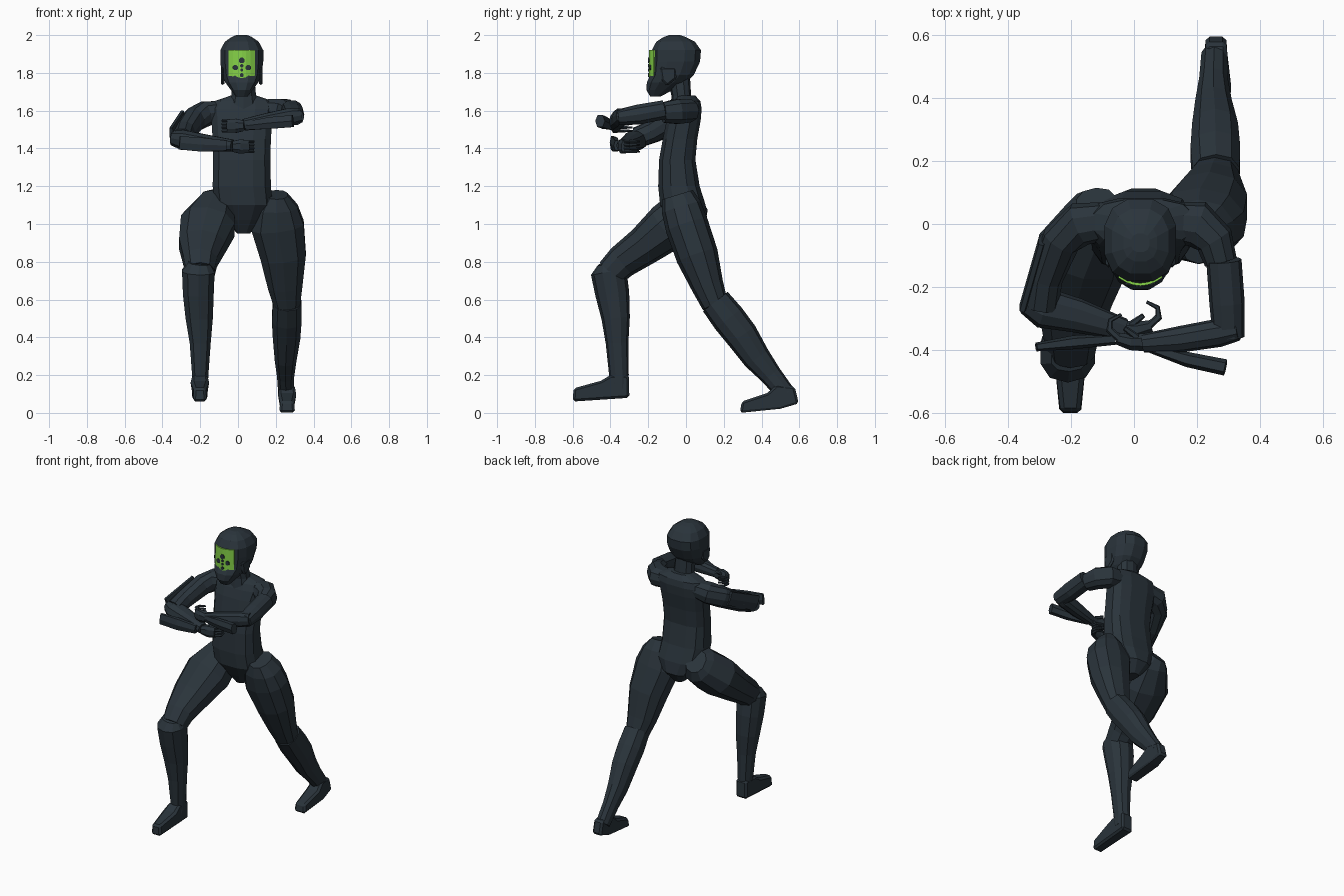
import bpy, bmesh, math
from mathutils import Vector


def material(name, rgb):
    m = bpy.data.materials.new(name)
    m.diffuse_color = (*rgb, 1)
    return m


DARK = material("charcoal suit", (0.023, 0.034, 0.044))
GREEN = material("visor green", (0.24, 0.66, 0.065))


def finish(name, bm, mat):
    bmesh.ops.recalc_face_normals(bm, faces=bm.faces)
    me = bpy.data.meshes.new(name)
    bm.to_mesh(me)
    bm.free()
    me.materials.append(mat)
    ob = bpy.data.objects.new(name, me)
    bpy.context.collection.objects.link(ob)
    return ob


def skin(name, rings, mat=DARK):
    """Join rings of points into a capped flat-faced tube."""
    bm = bmesh.new()
    vs = [[bm.verts.new(p) for p in r] for r in rings]
    n = len(vs[0])
    for a, b in zip(vs, vs[1:]):
        for i in range(n):
            bm.faces.new((a[i], a[(i + 1) % n], b[(i + 1) % n], b[i]))
    bm.faces.new(vs[0])
    bm.faces.new(vs[-1])
    return finish(name, bm, mat)


def oval(c, u, v, n, p):
    pts = []
    for i in range(n):
        a = 2 * math.pi * (i + 0.5) / n
        s, t = math.cos(a), math.sin(a)
        pts.append(c + u * math.copysign(abs(s) ** (2 / p), s)
                   + v * math.copysign(abs(t) ** (2 / p), t))
    return pts


def limb(name, stations, ref, n=10, p=2.3):
    """Stations are x, y, z, half size along ref, half size across it."""
    cs = [Vector(s[:3]) for s in stations]
    rings = []
    for i, s in enumerate(stations):
        t = (cs[min(i + 1, len(cs) - 1)] - cs[max(i - 1, 0)]).normalized()
        u = Vector(ref)
        u = (u - t * u.dot(t)).normalized()
        rings.append(oval(cs[i], u * s[3], t.cross(u) * s[4], n, p))
    return skin(name, rings)


def stack(name, levels, n=12, p=2.5):
    """Levels are z, centre x, front y, back y, half width."""
    return skin(name, [oval(Vector((x, (f + b) / 2, z)), Vector((h, 0, 0)),
                            Vector((0, (b - f) / 2, 0)), n, p)
                       for z, x, f, b, h in levels])


def slab(name, profile, x):
    """Side profile of y, z, half width, with bevelled edges."""
    ob = skin(name, [[(x + s * w, y, z) for y, z, w in profile] for s in (-1, 1)])
    bv = ob.modifiers.new("bevel", 'BEVEL')
    bv.width, bv.segments = 0.012, 1
    return ob


X, Z = (1, 0, 0), (0, 0, 1)

# Torso, neck and head
stack("torso", [
    (0.95, 0.03, -0.04, 0.06, 0.035), (1.02, 0.03, -0.09, 0.115, 0.10),
    (1.10, 0.03, -0.14, 0.107, 0.157), (1.20, 0.02, -0.15, 0.075, 0.158),
    (1.34, 0.02, -0.145, 0.052, 0.155), (1.45, 0.02, -0.125, 0.062, 0.158),
    (1.55, 0.02, -0.105, 0.08, 0.165), (1.61, 0.025, -0.085, 0.085, 0.175),
    (1.65, 0.03, -0.065, 0.078, 0.16), (1.68, 0.03, -0.05, 0.05, 0.07)], p=2.8)
limb("neck", [(0.03, -0.02, 1.6, 0.085, 0.065), (0.03, -0.025, 1.68, 0.068, 0.052),
              (0.025, -0.04, 1.8, 0.062, 0.06)], X)
stack("head", [
    (1.675, 0.02, -0.19, -0.135, 0.032), (1.71, 0.02, -0.212, -0.065, 0.06),
    (1.75, 0.02, -0.21, 0.005, 0.09), (1.79, 0.02, -0.19, 0.045, 0.108),
    (1.86, 0.02, -0.187, 0.078, 0.117), (1.92, 0.02, -0.185, 0.083, 0.117),
    (1.965, 0.02, -0.16, 0.05, 0.092), (1.99, 0.02, -0.12, 0.0, 0.055),
    (2.0, 0.02, -0.09, -0.03, 0.03)])
for side in (-1, 1):
    slab("ear_guard", [(-0.14, 1.83, 0.01), (-0.13, 1.76, 0.01), (-0.10, 1.73, 0.01),
                       (-0.05, 1.77, 0.01), (-0.05, 1.83, 0.01)], 0.02 + side * 0.101)


# Curved visor plate with dark dots
def visor_y(x):
    return -0.196 + 0.026 * ((x - 0.02) / 0.07) ** 2


bm = bmesh.new()
cols = []
for i in range(7):
    k = i / 3 - 1
    x = 0.02 + 0.069 * k
    end = 0.012 * (abs(k) == 1)
    cols.append([bm.verts.new((x, visor_y(x) + d, z)) for d, z in
                 ((0, 1.755 + end), (0, 1.92), (0.009, 1.92), (0.009, 1.755 + end))])
for a, b in zip(cols, cols[1:]):
    for j in range(4):
        bm.faces.new((a[j], a[(j + 1) % 4], b[(j + 1) % 4], b[j]))
bm.faces.new(cols[0])
bm.faces.new(cols[-1])
finish("visor", bm, GREEN)
for x, z, r in [(0.02, 1.866, 0.016), (-0.014, 1.828, 0.015), (0.054, 1.828, 0.015),
                (0.02, 1.838, 0.009), (0.02, 1.815, 0.008), (0.02, 1.788, 0.011)]:
    y = visor_y(x)
    skin("visor_dot", [oval(Vector((x, y + d, z)), Vector((r, 0, 0)), Vector((0, 0, r)), 8, 2)
                       for d in (-0.004, 0.004)])

# Forward leg
limb("forward_thigh", [
    (-0.12, 0.065, 1.13, 0.065, 0.075), (-0.115, 0.02, 1.09, 0.105, 0.12),
    (-0.16, -0.09, 0.99, 0.152, 0.13), (-0.19, -0.22, 0.885, 0.128, 0.105),
    (-0.20, -0.34, 0.80, 0.092, 0.09), (-0.20, -0.40, 0.74, 0.078, 0.08)], X)
limb("forward_shin", [
    (-0.205, -0.425, 0.795, 0.06, 0.045), (-0.21, -0.41, 0.75, 0.09, 0.095),
    (-0.21, -0.39, 0.63, 0.085, 0.09), (-0.205, -0.372, 0.5, 0.075, 0.075),
    (-0.20, -0.365, 0.37, 0.058, 0.06), (-0.20, -0.355, 0.2, 0.045, 0.052),
    (-0.20, -0.355, 0.13, 0.042, 0.05)], X)
slab("forward_foot", [(-0.595, 0.13, 0.03), (-0.60, 0.06, 0.036), (-0.30, 0.08, 0.042),
                      (-0.302, 0.2, 0.04), (-0.40, 0.2, 0.042), (-0.45, 0.17, 0.044)], -0.202)

# Trailing leg
limb("rear_thigh", [
    (0.205, -0.045, 1.155, 0.06, 0.085), (0.205, -0.025, 1.09, 0.115, 0.107),
    (0.21, 0.005, 0.99, 0.145, 0.115), (0.24, 0.06, 0.83, 0.125, 0.112),
    (0.25, 0.115, 0.67, 0.095, 0.085), (0.26, 0.155, 0.57, 0.072, 0.07)], X)
limb("rear_shin", [
    (0.26, 0.155, 0.59, 0.078, 0.083), (0.258, 0.225, 0.5, 0.082, 0.09),
    (0.257, 0.295, 0.41, 0.076, 0.087), (0.252, 0.375, 0.29, 0.06, 0.074),
    (0.252, 0.45, 0.2, 0.047, 0.058), (0.255, 0.53, 0.1, 0.043, 0.05)], X)
slab("rear_foot", [(0.285, 0.0, 0.042), (0.295, 0.06, 0.035), (0.43, 0.105, 0.045),
                   (0.48, 0.15, 0.042), (0.575, 0.14, 0.032), (0.597, 0.05, 0.032),
                   (0.5, 0.022, 0.045)], 0.26)

# Arm on the low side
limb("low_upper_arm", [
    (-0.08, 0.01, 1.6, 0.055, 0.06), (-0.17, 0.0, 1.585, 0.068, 0.07),
    (-0.23, -0.05, 1.555, 0.066, 0.062), (-0.28, -0.17, 1.49, 0.06, 0.055),
    (-0.295, -0.26, 1.455, 0.055, 0.055)], Z)
limb("low_forearm", [
    (-0.345, -0.245, 1.455, 0.04, 0.04), (-0.29, -0.265, 1.445, 0.055, 0.065),
    (-0.18, -0.29, 1.43, 0.047, 0.055), (-0.03, -0.335, 1.415, 0.033, 0.035)], Z)
limb("low_arm_plate", [(-0.29, -0.05, 1.56, 0.05, 0.014),
                       (-0.35, -0.26, 1.465, 0.055, 0.014)], Z, 6)
limb("low_forearm_plate", [(-0.31, -0.39, 1.43, 0.04, 0.014), (-0.19, -0.375, 1.42, 0.042, 0.022),
                           (-0.06, -0.365, 1.415, 0.03, 0.018)], Z, 6)

# Arm on the high side
limb("high_upper_arm", [
    (0.10, 0.01, 1.605, 0.055, 0.06), (0.20, 0.0, 1.60, 0.065, 0.075),
    (0.255, -0.05, 1.595, 0.068, 0.062), (0.275, -0.12, 1.59, 0.056, 0.052)], Z)
limb("high_sleeve", [
    (0.285, -0.115, 1.605, 0.052, 0.056), (0.295, -0.25, 1.58, 0.055, 0.056),
    (0.30, -0.36, 1.565, 0.042, 0.05)], Z)
limb("high_forearm", [
    (0.33, -0.335, 1.575, 0.04, 0.035), (0.27, -0.345, 1.565, 0.05, 0.045),
    (0.15, -0.365, 1.545, 0.043, 0.042), (0.03, -0.378, 1.525, 0.032, 0.03)], Z)
limb("high_forearm_plate", [(0.29, -0.455, 1.545, 0.036, 0.026), (0.17, -0.43, 1.535, 0.035, 0.024),
                            (0.04, -0.39, 1.52, 0.025, 0.014)], Z, 6)

# Hands: palm plus curled fingers
for name, x, y, z, d in [("low", -0.03, -0.335, 1.41, 1), ("high", 0.03, -0.375, 1.52, -1)]:
    limb(name + "_palm", [(x, y, z, 0.03, 0.03), (x + d * 0.04, y, z, 0.04, 0.027),
                          (x + d * 0.085, y + 0.012, z, 0.036, 0.02)], Z, 8)
    for k in range(4):
        h = z + 0.027 - k * 0.018
        limb(name + "_finger", [
            (x + d * 0.075, y + 0.01, h, 0.009, 0.012), (x + d * 0.108, y + 0.04, h, 0.009, 0.012),
            (x + d * 0.105, y + 0.07, h, 0.007, 0.008), (x + d * 0.07, y + 0.088, h, 0.005, 0.005)],
            Z, 6)
    limb(name + "_thumb", [(x + d * 0.02, y + 0.015, z + 0.02, 0.012, 0.012),
                           (x + d * 0.06, y + 0.045, z + 0.03, 0.008, 0.008)], Z, 6)
